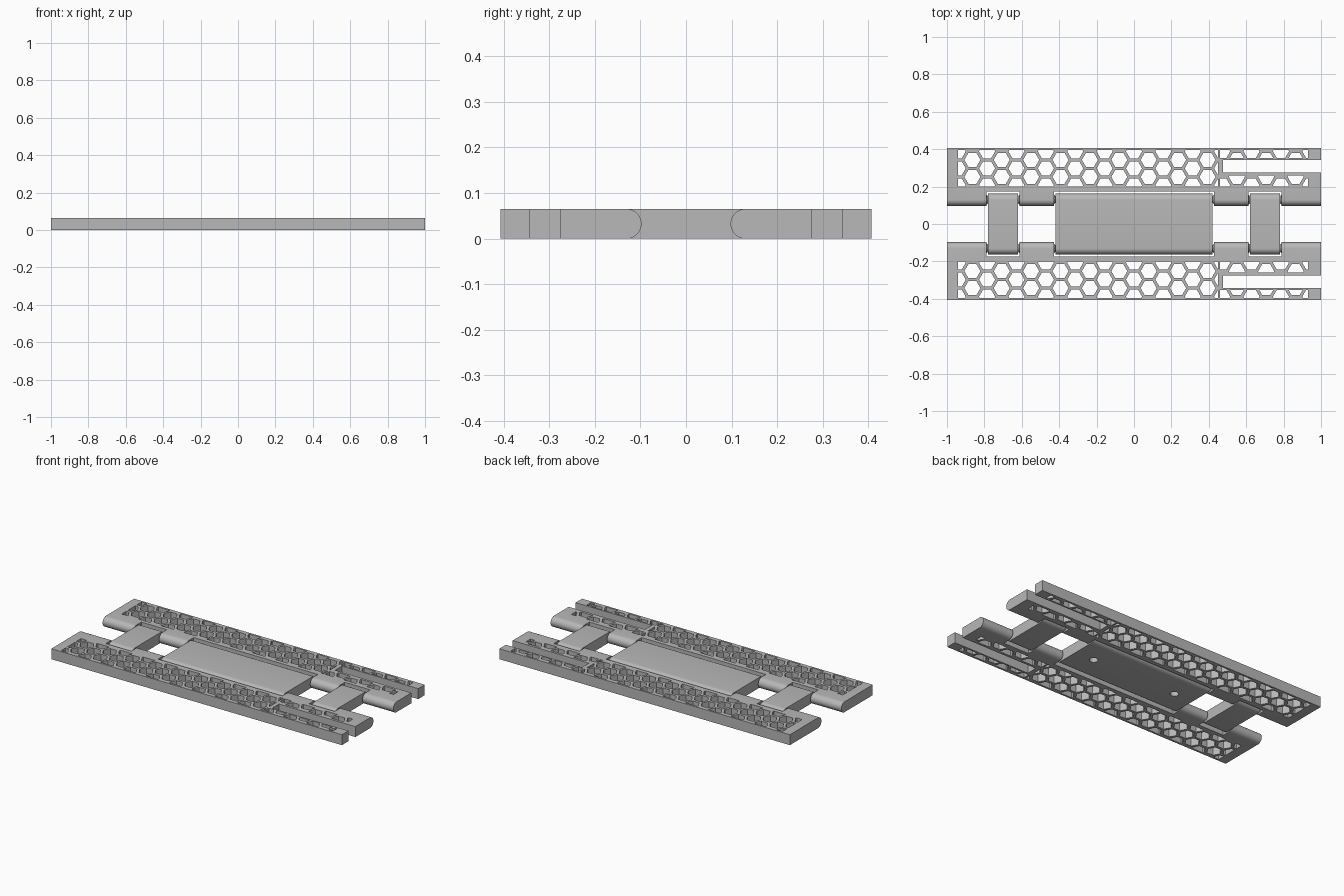
import bpy, bmesh, math
from mathutils import Vector

if "Cube" in bpy.data.objects:
    bpy.data.objects.remove(bpy.data.objects["Cube"])

H = 0.065            # thickness
R = H / 2            # knuckle radius
PIVOT = 0.13         # hinge axis distance from the middle
GAP = 0.008          # hinge clearance
LINKS = [(-0.78, -0.62), (-0.42, 0.42), (0.62, 0.78)]

grey = bpy.data.materials.new("plain_grey")
grey.use_nodes = True
grey.diffuse_color = (0.48, 0.48, 0.48, 1)
grey.node_tree.nodes["Principled BSDF"].inputs["Base Color"].default_value = grey.diffuse_color


def make_object(name, bm):
    bmesh.ops.recalc_face_normals(bm, faces=bm.faces)
    mesh = bpy.data.meshes.new(name)
    bm.to_mesh(mesh)
    bm.free()
    mesh.materials.append(grey)
    obj = bpy.data.objects.new(name, mesh)
    bpy.context.collection.objects.link(obj)
    return obj


def extrude(bm, faces, vec):
    res = bmesh.ops.extrude_face_region(bm, geom=faces)
    bmesh.ops.translate(bm, verts=[v for v in res["geom"] if isinstance(v, bmesh.types.BMVert)], vec=vec)


def profile_along_x(bm, points, x0, x1):
    face = bm.faces.new([bm.verts.new((x0, y, z)) for y, z in points])
    extrude(bm, [face], Vector((x1 - x0, 0, 0)))


def box(bm, x0, x1, y0, y1):
    face = bm.faces.new([bm.verts.new(p) for p in
                         ((x0, y0, -H), (x1, y0, -H), (x1, y1, -H), (x0, y1, -H))])
    extrude(bm, [face], Vector((0, 0, 3 * H)))


def arc(cy, start, steps=16):
    angles = [start + math.pi * i / steps for i in range(steps + 1)]
    return [(cy + R * math.cos(a), R + R * math.sin(a)) for a in angles]


def honeycomb(bm, x0, x1, y0, y1, pitch=0.0907, side=0.043, mid=0.2975):
    """Hexagonal prisms trimmed to a rectangle."""
    hexes = bmesh.new()
    for col in range(-13, 14):
        for row in range(-2, 3):
            cx = col * pitch * math.sqrt(3) / 2
            cy = mid + (row + 0.5 * (col % 2)) * pitch
            hexes.faces.new([hexes.verts.new((cx + side * math.cos(k * math.pi / 3),
                                              cy + side * math.sin(k * math.pi / 3), -H))
                             for k in range(6)])
    for co, no in (((x0, 0, 0), (-1, 0, 0)), ((x1, 0, 0), (1, 0, 0)),
                   ((0, y0, 0), (0, -1, 0)), ((0, y1, 0), (0, 1, 0))):
        bmesh.ops.bisect_plane(hexes, geom=hexes.verts[:] + hexes.edges[:] + hexes.faces[:],
                               plane_co=co, plane_no=no, clear_outer=True)
    # Skip slivers
    bmesh.ops.delete(hexes, geom=[f for f in hexes.faces if f.calc_area() < 0.0002], context="FACES")
    extrude(hexes, hexes.faces[:], Vector((0, 0, 3 * H)))
    temp = bpy.data.meshes.new("temp")
    hexes.to_mesh(temp)
    hexes.free()
    bm.from_mesh(temp)
    bpy.data.meshes.remove(temp)


def cut(obj, cutter):
    cutter.hide_render = True
    mod = obj.modifiers.new("cut", "BOOLEAN")
    mod.operation, mod.solver, mod.object = "DIFFERENCE", "EXACT", cutter
    bpy.context.view_layer.update()
    graph = bpy.context.evaluated_depsgraph_get()
    mesh = bpy.data.meshes.new_from_object(obj.evaluated_get(graph))
    obj.modifiers.clear()
    obj.data = mesh
    bpy.data.objects.remove(cutter)


def smooth(obj):
    bpy.ops.object.select_all(action="DESELECT")
    obj.select_set(True)
    bpy.context.view_layer.objects.active = obj
    bpy.ops.object.shade_smooth_by_angle(angle=math.radians(30))


# Side plates: rounded inner edge, notches for the links, slot and honeycomb
bm = bmesh.new()
profile_along_x(bm, arc(PIVOT, math.pi / 2) + [(0.407, 0), (0.407, H)], -1, 1)
plates = make_object("side_plates", bm)

bm = bmesh.new()
for a, b in LINKS:
    box(bm, a - GAP, b + GAP, 0, 0.175)
box(bm, 0.475, 1.1, 0.275, 0.343)
honeycomb(bm, -0.94, 0.45, 0.2, 0.395)
honeycomb(bm, 0.46, 0.93, 0.2, 0.26)
honeycomb(bm, 0.46, 0.93, 0.353, 0.395)
cut(plates, make_object("plate_cutter", bm))
mirror = plates.modifiers.new("mirror", "MIRROR")
mirror.use_axis = (False, True, False)
mirror.use_mirror_merge = False
smooth(plates)

# Hinge links: a wide centre panel and two narrow bars with rounded ends
for name, (a, b) in zip(("right_link", "centre_panel", "left_link"), LINKS):
    bm = bmesh.new()
    profile_along_x(bm, arc(PIVOT, -math.pi / 2) + arc(-PIVOT, math.pi / 2), a, b)
    link = make_object(name, bm)
    if name == "centre_panel":
        # Blind round holes in the underside
        bm = bmesh.new()
        for x in (-0.29, 0.29):
            res = bmesh.ops.create_cone(bm, cap_ends=True, segments=32, radius1=0.024,
                                        radius2=0.024, depth=0.1)
            bmesh.ops.translate(bm, verts=res["verts"], vec=(x, 0, 0))
        cut(link, make_object("hole_cutter", bm))
    smooth(link)

# Conical hinge pins bridging the clearance
bm = bmesh.new()
for a, b in LINKS:
    for x, turn in ((a - GAP, 1), (b + GAP, -1)):
        for y in (-PIVOT, PIVOT):
            res = bmesh.ops.create_cone(bm, cap_ends=True, segments=24, radius1=0.026,
                                        radius2=0.006, depth=0.02)
            for v in res["verts"]:
                v.co = Vector((x + turn * (v.co.z + 0.01), y + v.co.y, R + v.co.x))
smooth(make_object("hinge_pins", bm))
